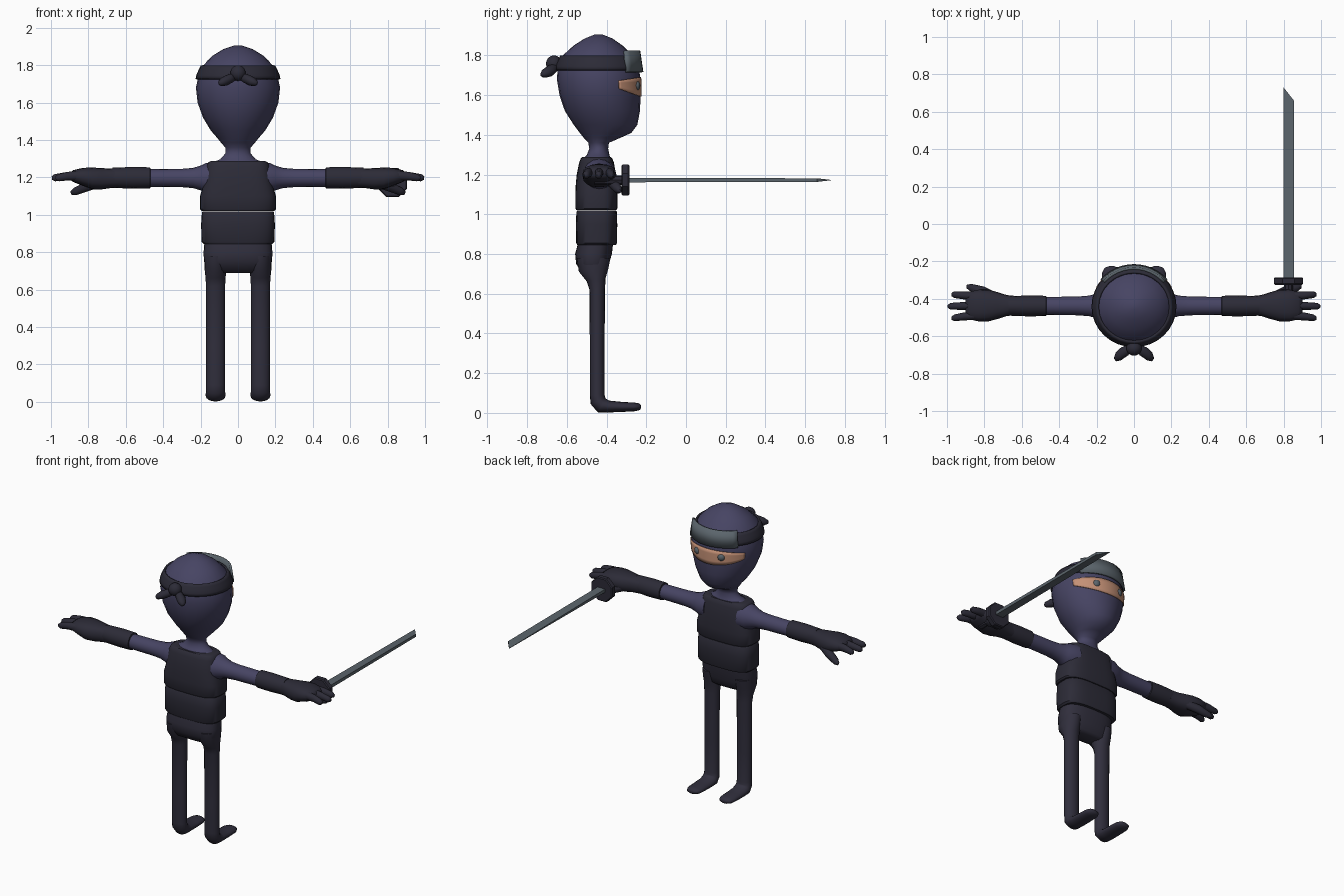
import bpy, bmesh
from math import sin, cos, pi, copysign, radians
from mathutils import Vector, Matrix

if "Cube" in bpy.data.objects:
    bpy.data.objects.remove(bpy.data.objects["Cube"], do_unlink=True)


def material(name, *rgb):
    m = bpy.data.materials.new(name)
    m.use_nodes = True
    m.diffuse_color = (*rgb, 1)
    m.node_tree.nodes["Principled BSDF"].inputs["Base Color"].default_value = (*rgb, 1)
    return m


PURPLE = material("muted purple cloth", .062, .058, .125)
DARK = material("dark vest cloth", .025, .024, .038)
PANTS = material("dark trouser cloth", .030, .028, .046)
STEEL = material("grey steel", .105, .13, .15)
SKIN = material("skin", .55, .28, .18)

X, Y, Z = Vector((1, 0, 0)), Vector((0, 1, 0)), Vector((0, 0, 1))


def finish(name, bm, mat, angle=40):
    bmesh.ops.recalc_face_normals(bm, faces=bm.faces)
    mesh = bpy.data.meshes.new(name)
    bm.to_mesh(mesh)
    bm.free()
    mesh.materials.append(mat)
    ob = bpy.data.objects.new(name, mesh)
    bpy.context.collection.objects.link(ob)
    bpy.ops.object.select_all(action='DESELECT')
    ob.select_set(True)
    bpy.context.view_layer.objects.active = ob
    if angle:
        bpy.ops.object.shade_smooth_by_angle(angle=radians(angle))
    return ob


def tube(name, mat, pts, side, n=20, power=2, along=None, angle=40, turn=0):
    """Loft rings (x, y, z, half size on side axis, half size on other axis)."""
    bm = bmesh.new()
    rings = []
    for i, p in enumerate(pts):
        before, after = pts[max(i - 1, 0)], pts[min(i + 1, len(pts) - 1)]
        t = along or (Vector(after[:3]) - Vector(before[:3])).normalized()
        other = t.cross(side).normalized()
        ring = []
        for k in range(n):
            a = 2 * pi * (k + turn) / n
            u, v = (copysign(abs(f) ** (2 / power), f) for f in (cos(a), sin(a)))
            ring.append(bm.verts.new(Vector(p[:3]) + side * u * p[3] + other * v * p[4]))
        rings.append(ring)
    for a, b in zip(rings, rings[1:]):
        for k in range(n):
            bm.faces.new((a[k], a[(k + 1) % n], b[(k + 1) % n], b[k]))
    bm.faces.new(rings[0])
    bm.faces.new(rings[-1])
    return finish(name, bm, mat, angle)


def stack(name, mat, rows, **kw):
    """Loft upright rows of (height, half width, back, front)."""
    pts = [(0, (b + f) / 2, z, w, (f - b) / 2) for z, w, b, f in rows]
    return tube(name, mat, pts, X, along=Z, **kw)


def blob(name, mat, centre, size, turn=Matrix()):
    bm = bmesh.new()
    m = Matrix.Translation(centre) @ turn @ Matrix.Diagonal((*size, 1))
    bmesh.ops.create_uvsphere(bm, u_segments=14, v_segments=9, radius=1, matrix=m)
    return finish(name, bm, mat, 60)


# Head and neck
HEAD = [(1.25, .15, -.52, -.375), (1.285, .125, -.515, -.38), (1.297, .095, -.5, -.385),
        (1.33, .066, -.487, -.392), (1.36, .068, -.492, -.388), (1.385, .09, -.515, -.33),
        (1.41, .11, -.535, -.275), (1.45, .145, -.565, -.245), (1.52, .187, -.61, -.232),
        (1.6, .216, -.637, -.228), (1.68, .225, -.65, -.23), (1.75, .21, -.645, -.238),
        (1.8, .185, -.62, -.268), (1.85, .137, -.565, -.32), (1.885, .08, -.51, -.37),
        (1.905, .02, -.46, -.42)]
stack("head", PURPLE, HEAD, n=24, angle=60)


def on_head(z, a, off=0):
    """Point on the head at height z, angle a from the face centre."""
    for lo, hi in zip(HEAD, HEAD[1:]):
        if lo[0] <= z <= hi[0]:
            t = (z - lo[0]) / (hi[0] - lo[0])
            w, b, f = (lo[i] + (hi[i] - lo[i]) * t for i in (1, 2, 3))
            return Vector(((w + off) * sin(a), (b + f) / 2 + ((f - b) / 2 + off) * cos(a), z))


def patch(name, mat, reach, point, thick, cols=32, rows=4):
    """Curved plate wrapped on the head; point(angle, v) gives its surface."""
    bm = bmesh.new()
    grid = [[bm.verts.new(point(reach * (2 * c / cols - 1), r / rows))
             for r in range(rows + 1)] for c in range(cols + 1)]
    for a, b in zip(grid, grid[1:]):
        for r in range(rows):
            bm.faces.new((a[r], a[r + 1], b[r + 1], b[r]))
    bmesh.ops.remove_doubles(bm, verts=bm.verts, dist=1e-5)
    ob = finish(name, bm, mat)
    mod = ob.modifiers.new("thickness", 'SOLIDIFY')
    mod.thickness, mod.offset = thick, 0
    return ob


EYE_REACH = radians(62)


def opening(a, v):
    t = (a / EYE_REACH) ** 2
    low, high = 1.592 + .04 * t, 1.69 - .018 * t
    return on_head(low + (high - low) * v, a, .003)


def brow(a, v):
    p = on_head(1.745, a, .016 - .016 * v)
    p.z = 1.715 + .108 * v
    return p


patch("face_opening", SKIN, EYE_REACH, opening, .005)
patch("headband", DARK, pi, lambda a, v: on_head(1.725 + .072 * v, a, .006), .012)
patch("forehead_plate", STEEL, radians(50), brow, .014, cols=12, rows=1)

# Headband knot
blob("knot", DARK, (0, -.665, 1.758), (.042, .04, .042))

for s, tag in ((1, "left"), (-1, "right")):
    blob(tag + "_eye", STEEL, (s * .085, -.252, 1.648), (.026, .022, .026))
    tube(tag + "_knot_tail", DARK,
         [(s * .01, -.66, 1.745, .015, .012), (s * .035, -.675, 1.732, .03, .024),
          (s * .07, -.695, 1.715, .034, .026), (s * .095, -.71, 1.704, .024, .018),
          (s * .104, -.716, 1.7, .007, .006)], Y, n=12, angle=60)

    # Sleeve, gauntlet and glove
    tube(tag + "_sleeve", PURPLE,
         [(s * x, -.438, 1.197, w, h) for x, w, h in
          ((.12, .085, .085), (.17, .08, .08), (.2, .066, .066), (.24, .055, .054),
           (.3, .05, .049), (.48, .048, .047))], Y, n=16)
    tube(tag + "_gauntlet", DARK,
         [(s * x, -.438, 1.198, r, r + .002) for x, r in
          ((.468, .048), (.47, .054), (.56, .056), (.67, .052))], Y, n=16)
    tube(tag + "_palm", DARK,
         [(s * x, -.436, z, w, h) for x, z, w, h in
          ((.62, 1.197, .05, .05), (.68, 1.195, .056, .052), (.73, 1.193, .072, .057),
           (.78, 1.195, .085, .058), (.83, 1.203, .085, .048), (.88, 1.207, .074, .032),
           (.9, 1.207, .05, .018))], Y, n=16, power=2.4, along=X, angle=60)
    for i in (-1, 0, 1):
        tip = .995 - .02 * abs(i)
        tube(f"{tag}_finger_{i + 2}", DARK,
             [(s * .83, -.437 + i * .05, 1.21, .026, .028),
              (s * .91, -.438 + i * .056, 1.207, .021, .024),
              (s * (tip - .015), -.44 + i * .062, 1.198, .018, .02),
              (s * tip, -.44 + i * .063, 1.196, .009, .01)], Y, n=10, angle=60)
    tube(tag + "_thumb", DARK,
         [(s * .73, -.4, 1.18, .03, .03), (s * .8, -.365, 1.155, .03, .028),
          (s * .87, -.342, 1.125, .022, .022), (s * .893, -.335, 1.115, .01, .01)],
         Y, n=10, angle=60)

    # Trouser leg running into the foot
    tube(tag + "_leg", PANTS,
         [(s * .12, y, z, w, h) for y, z, w, h in
          ((-.465, .78, .06, .085), (-.465, .72, .06, .075), (-.452, .67, .054, .048),
           (-.447, .62, .051, .039), (-.447, .3, .05, .037), (-.447, .09, .05, .037),
           (-.443, .06, .051, .04), (-.425, .038, .053, .04), (-.39, .032, .053, .03),
           (-.32, .03, .052, .025), (-.26, .03, .05, .022), (-.235, .031, .038, .017),
           (-.226, .032, .015, .008))], X, n=16, angle=80)

# Hips and the two vest pieces
stack("hips", PANTS, [(.69, .13, -.5, -.42), (.705, .16, -.525, -.4), (.75, .182, -.553, -.388),
                      (.8, .184, -.558, -.373), (.87, .178, -.54, -.365)],
      power=2.6, n=28, angle=60)
stack("vest_lower", DARK, [(.845, .185, -.548, -.352), (.855, .195, -.553, -.347),
                           (.95, .197, -.554, -.346), (1.012, .193, -.552, -.348),
                           (1.018, .188, -.548, -.352)], power=3.2, n=32)
stack("vest_upper", DARK, [(1.021, .195, -.552, -.35), (1.03, .203, -.557, -.345),
                           (1.1, .203, -.557, -.345), (1.15, .188, -.555, -.347),
                           (1.2, .176, -.55, -.352), (1.26, .168, -.538, -.363),
                           (1.28, .16, -.53, -.37), (1.288, .145, -.522, -.378)],
      power=3.2, n=32)

# Sword
SX, SZ = .826, 1.172
tube("sword_guard", DARK, [(SX, y, SZ, r, r) for y, r in
                           ((-.325, .078), (-.319, .084), (-.291, .084), (-.285, .078))],
     X, n=8, turn=.5, angle=0)
tube("sword_grip", DARK, [(SX, y, SZ, .024, .024) for y in (-.46, -.32)], X, n=8)
bm = bmesh.new()
outline = [(.8, -.3, .011), (.855, -.3, .011), (.855, .66, .009), (.8, .73, .001)]
top, low = ([bm.verts.new((x, y, SZ + k * h)) for x, y, h in outline] for k in (1, -1))
bm.faces.new(top)
bm.faces.new(low)
for i in range(4):
    j = (i + 1) % 4
    bm.faces.new((top[i], top[j], low[j], low[i]))
finish("sword_blade", bm, STEEL, 0)
